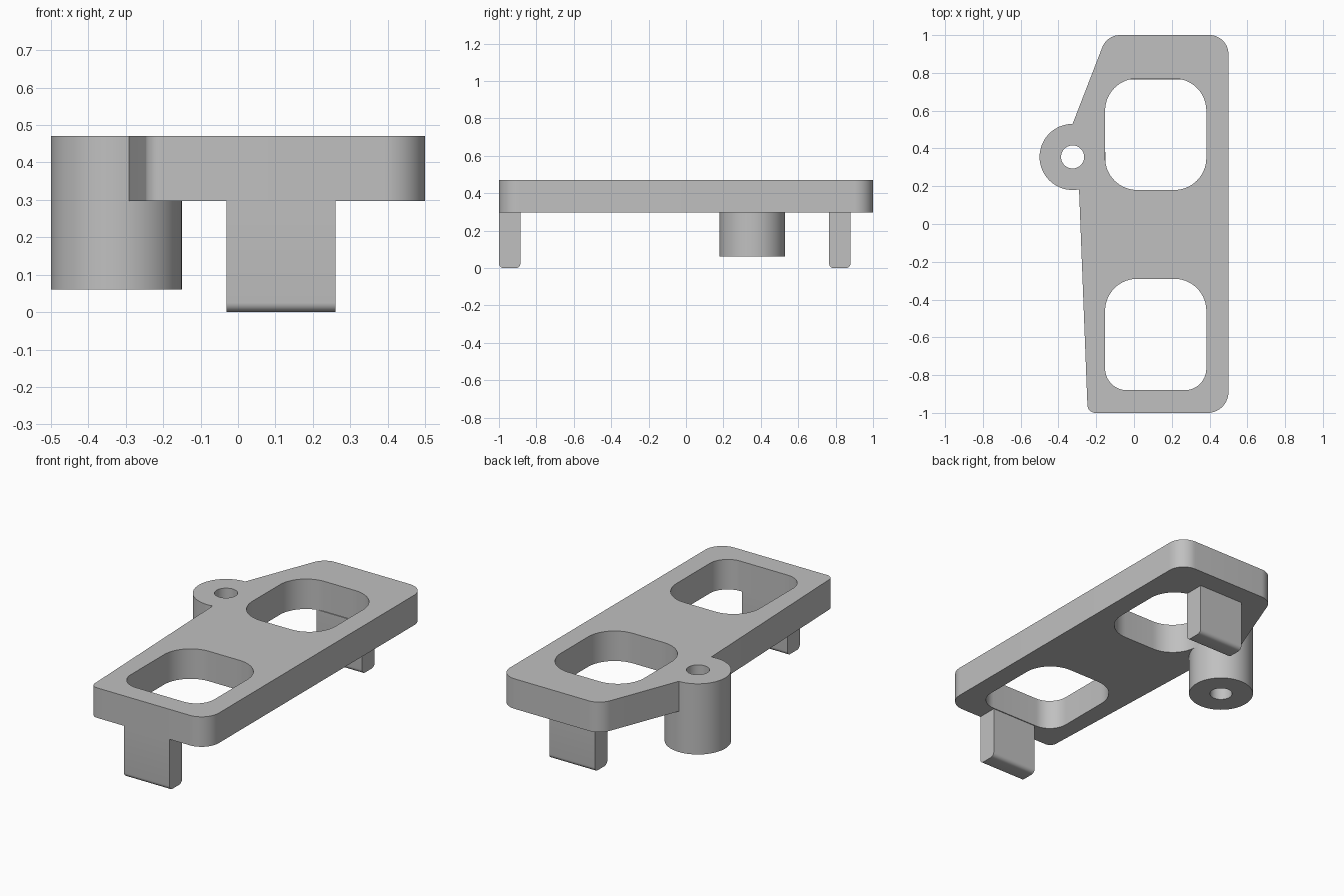
import bpy, bmesh
from math import cos, sin, tau
from mathutils import Vector

cube = bpy.data.objects.get("Cube")
if cube:
    bpy.data.objects.remove(cube, do_unlink=True)

grey = bpy.data.materials.new("plain_grey")
grey.use_nodes = True
COLOUR = (0.53, 0.53, 0.53, 1)
grey.diffuse_color = COLOUR
grey.node_tree.nodes["Principled BSDF"].inputs["Base Color"].default_value = COLOUR

PLATE_BOTTOM, PLATE_TOP = 0.297, 0.471
BOSS = Vector((-0.325, 0.355))
BOSS_RADIUS, BORE_RADIUS = 0.175, 0.061
SEGMENTS = 64


def circle(centre, radius, first=0, last=SEGMENTS - 1):
    """Points of a circle, or of an arc between two of its steps."""
    angles = [tau * i / SEGMENTS for i in range(first, last + 1)]
    return [centre + radius * Vector((cos(a), sin(a))) for a in angles]


def fillet(before, corner, after, radius, steps=14):
    """Round one convex corner of a counter-clockwise outline."""
    corner = Vector(corner)
    u = (Vector(before) - corner).normalized()
    v = (Vector(after) - corner).normalized()
    half = u.angle(v) / 2
    centre = corner + (u + v).normalized() * radius / sin(half)
    reach = radius * cos(half) / sin(half)
    start, end = corner + u * reach - centre, corner + v * reach - centre
    total = start.angle(end)
    points = []
    for i in range(steps + 1):
        t = i / steps
        points.append(centre + (start * sin((1 - t) * total) + end * sin(t * total)) / sin(total))
    return points


def rounded_window(x0, x1, y0, y1, low_radius, high_radius):
    corners = [(x0, y0), (x1, y0), (x1, y1), (x0, y1)]
    radii = [low_radius, low_radius, high_radius, high_radius]
    points = []
    for i in range(4):
        points += fillet(corners[i - 1], corners[i], corners[(i + 1) % 4], radii[i])
    return points


def finish(name, bm):
    bmesh.ops.recalc_face_normals(bm, faces=bm.faces[:])
    mesh = bpy.data.meshes.new(name)
    bm.to_mesh(mesh)
    bm.free()
    mesh.materials.clear()
    mesh.materials.append(grey)
    obj = bpy.data.objects.new(name, mesh)
    bpy.context.collection.objects.link(obj)
    bpy.ops.object.select_all(action="DESELECT")
    obj.select_set(True)
    bpy.context.view_layer.objects.active = obj
    bpy.ops.object.shade_smooth_by_angle()


def extrude_outline(name, outlines, bottom, top):
    """Fill an outline with holes and extrude it upwards."""
    curve = bpy.data.curves.new(name + "_profile", "CURVE")
    curve.dimensions = "2D"
    curve.fill_mode = "BOTH"
    curve.extrude = (top - bottom) / 2
    for outline in outlines:
        spline = curve.splines.new("POLY")
        spline.points.add(len(outline) - 1)
        for point, p in zip(spline.points, outline):
            point.co = (p.x, p.y, 0, 1)
        spline.use_cyclic_u = True
    helper = bpy.data.objects.new(name + "_profile", curve)
    bpy.context.collection.objects.link(helper)
    bpy.context.view_layer.update()
    evaluated = helper.evaluated_get(bpy.context.evaluated_depsgraph_get())
    bm = bmesh.new()
    bm.from_mesh(evaluated.to_mesh())
    evaluated.to_mesh_clear()
    bpy.data.objects.remove(helper, do_unlink=True)
    bmesh.ops.remove_doubles(bm, verts=bm.verts[:], dist=0.0001)
    bmesh.ops.translate(bm, verts=bm.verts[:], vec=(0, 0, (top + bottom) / 2))
    finish(name, bm)


# Plate: rounded corners, a lobe around the boss, two windows and the bore
lobe = circle(BOSS, BOSS_RADIUS, 16, 50)
front_left, front_right = (-0.245, -1), (0.5, -1)
back_right, back_left = (0.5, 1), (-0.143, 1)
outline = (fillet(lobe[-1], front_left, front_right, 0.042)
           + fillet(front_left, front_right, back_right, 0.11)
           + fillet(front_right, back_right, back_left, 0.1)
           + fillet(back_right, back_left, lobe[0], 0.1)
           + lobe)
bore = circle(BOSS, BORE_RADIUS)
windows = [rounded_window(-0.153, 0.383, 0.18, 0.77, 0.17, 0.17),
           rounded_window(-0.153, 0.383, -0.88, -0.29, 0.115, 0.17)]
extrude_outline("plate", [outline, bore] + windows, PLATE_BOTTOM, PLATE_TOP)

# Hollow boss under the lobe
extrude_outline("screw_boss", [circle(BOSS, BOSS_RADIUS), bore], 0.061, PLATE_BOTTOM)

# Legs with rounded lower edges
for name, y0 in (("front_leg", -1.0), ("back_leg", 0.765)):
    bm = bmesh.new()
    bmesh.ops.create_cube(bm, size=1)
    for v in bm.verts:
        v.co = (0.115 + v.co.x * 0.292, y0 + (v.co.y + 0.5) * 0.115,
                (v.co.z + 0.5) * PLATE_BOTTOM)
    lower = [e for e in bm.edges
             if all(v.co.z < 0.01 for v in e.verts)
             and abs(e.verts[0].co.x - e.verts[1].co.x) > 0.1]
    bmesh.ops.bevel(bm, geom=lower, offset=0.025, segments=6, profile=0.5, affect="EDGES")
    finish(name, bm)
